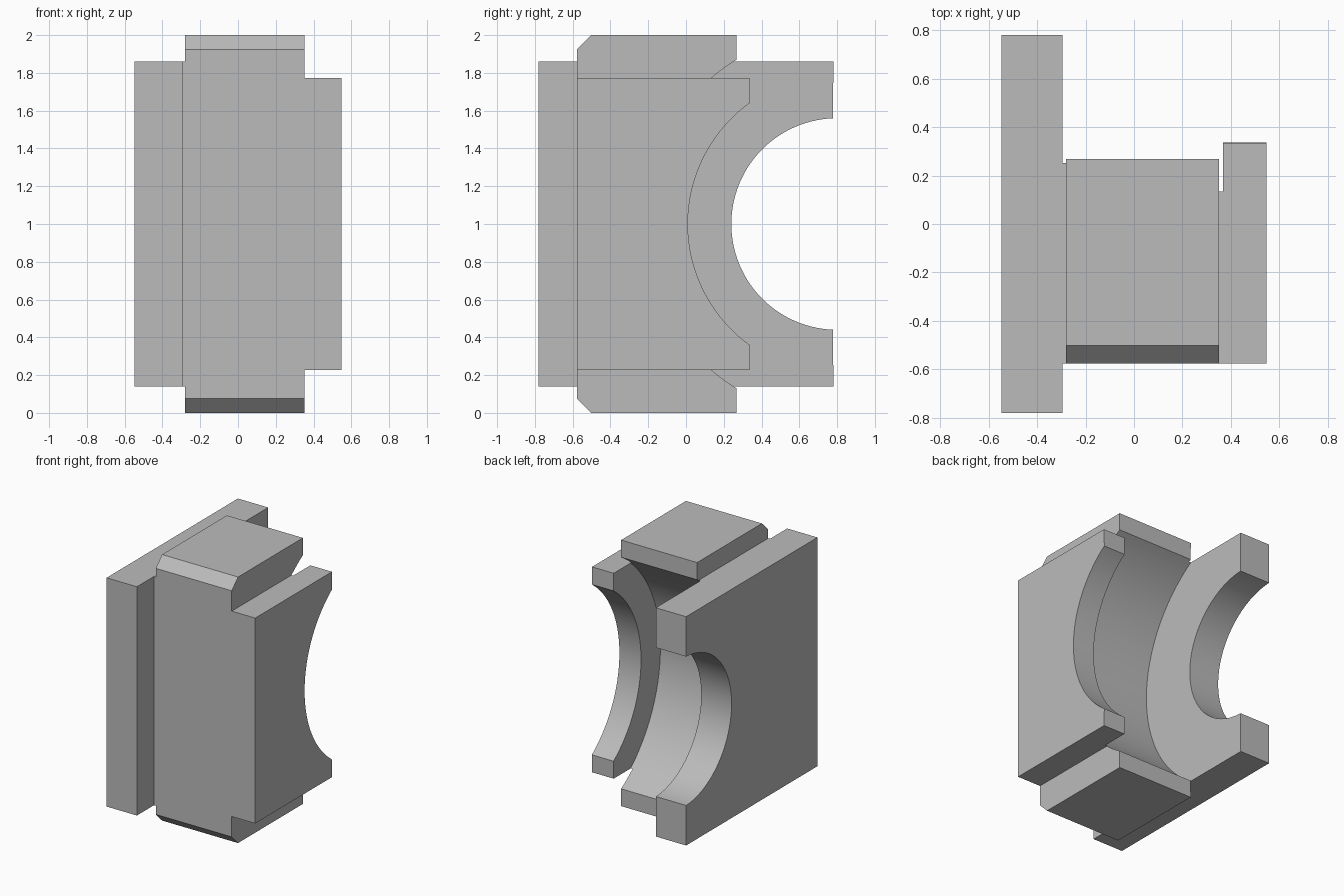
import bpy
import bmesh
from math import asin, sin, cos, radians

if "Cube" in bpy.data.objects:
    bpy.data.objects.remove(bpy.data.objects["Cube"])

grey = bpy.data.materials.new("plain grey")
grey.use_nodes = True
colour = (0.5, 0.5, 0.5, 1)
grey.diffuse_color = colour
grey.node_tree.nodes["Principled BSDF"].inputs["Base Color"].default_value = colour

BORE_Y, MID_Z = 0.80, 1.0      # axis shared by all the round cut-outs
FRONT = -0.577


def arc(radius, half_height, steps=56):
    """Concave arc about the bore axis, from bottom to top."""
    a = asin(half_height / radius)
    angles = [-a + 2 * a * i / steps for i in range(steps + 1)]
    return [(BORE_Y - radius * cos(t), MID_Z + radius * sin(t)) for t in angles]


def slab(name, x0, x1, front, back, half, radius, arc_half, chamfer=0):
    """Side profile with a round cut-out in its back, extruded along x."""
    low, high = MID_Z - half, MID_Z + half
    if chamfer:
        start = [(front, low + chamfer), (front + chamfer, low)]
        end = [(front + chamfer, high), (front, high - chamfer)]
    else:
        start, end = [(front, low)], [(front, high)]
    curve = arc(radius, arc_half)
    if arc_half < half:
        start.append((back, low))
        end.insert(0, (back, high))
    bm = bmesh.new()
    face = bm.faces.new([bm.verts.new((x0, y, z)) for y, z in start + curve + end])
    out = bmesh.ops.extrude_face_region(bm, geom=[face])["geom"]
    verts = [v for v in out if isinstance(v, bmesh.types.BMVert)]
    bmesh.ops.translate(bm, verts=verts, vec=(x1 - x0, 0, 0))
    bmesh.ops.recalc_face_normals(bm, faces=bm.faces)
    mesh = bpy.data.meshes.new(name)
    bm.to_mesh(mesh)
    bm.free()
    mesh.materials.append(grey)
    ob = bpy.data.objects.new(name, mesh)
    bpy.context.collection.objects.link(ob)
    bpy.ops.object.select_all(action="DESELECT")
    ob.select_set(True)
    bpy.context.view_layer.objects.active = ob
    bpy.ops.object.shade_smooth_by_angle(angle=radians(20))


# Large side flange with the small bore
slab("large_flange", -0.547, -0.295, -0.78, 0.78, 0.86, 0.56, 0.5596)
# Thin neck joining flange and block
slab("flange_neck", -0.295, -0.28, FRONT, 0, 0.86, 1.02, 0.86)
# Tall centre block with chamfered front edges and the wide groove
slab("centre_block", -0.28, 0.352, FRONT, 0.268, 1.0, 1.02, 0.87, 0.075)
# Thin neck and short side flange
slab("short_flange_neck", 0.352, 0.367, FRONT, 0, 0.772, 1.02, 0.772)
slab("short_flange", 0.367, 0.547, FRONT, 0.335, 0.772, 0.79, 0.64)
